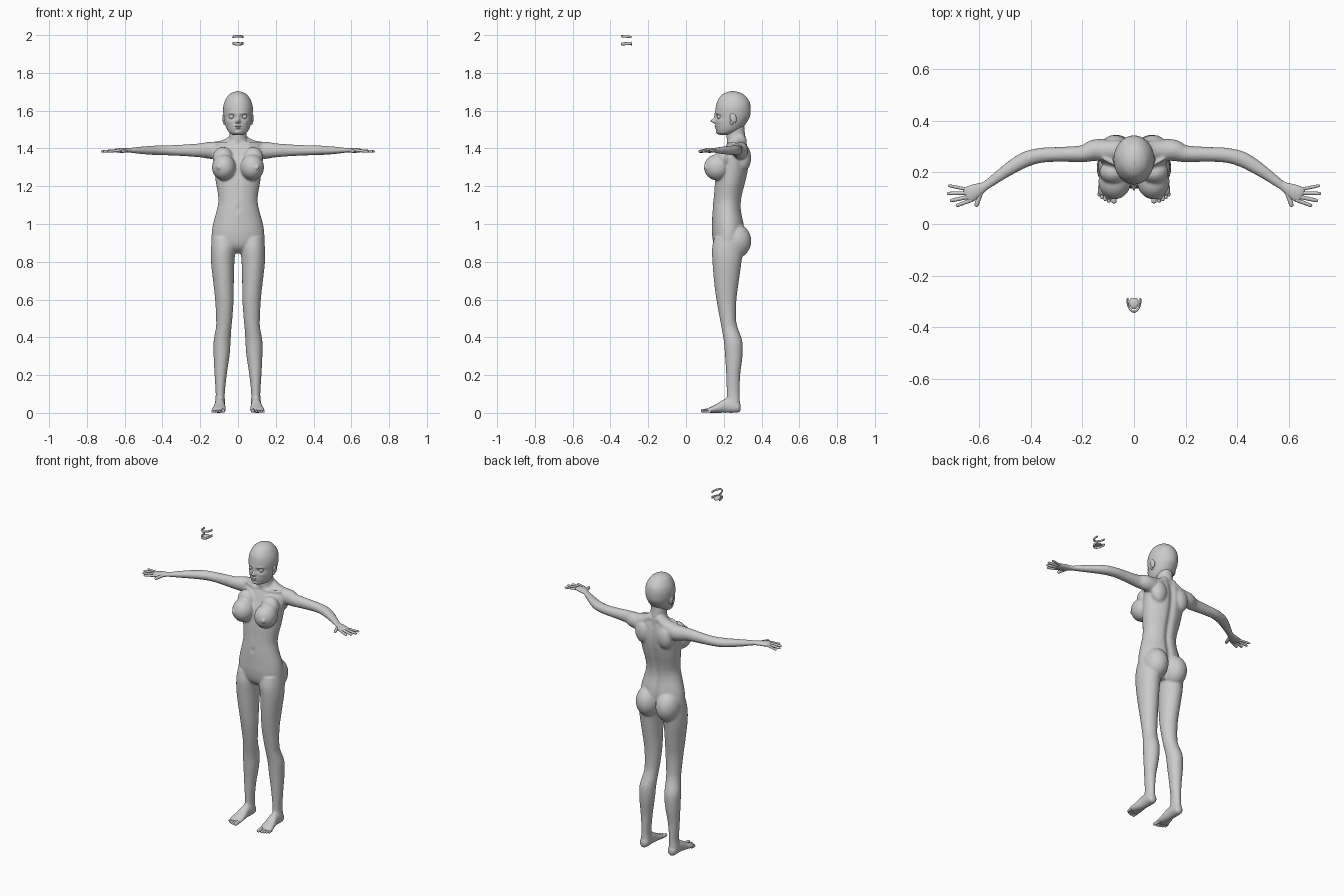
import bpy, bmesh
from math import sin, cos, pi, exp
from mathutils import Vector, Matrix


def spline(keys, sub):
    """Smooth interpolation through rows of (x, y, z, a, b)."""
    out = []
    n = len(keys)
    for i in range(n - 1):
        p0, p1, p2, p3 = (keys[max(i - 1, 0)], keys[i], keys[i + 1], keys[min(i + 2, n - 1)])
        for k in range(sub):
            t = k / sub
            out.append([0.5 * (2 * b + (c - a) * t + (2 * a - 5 * b + 4 * c - d) * t * t
                               + (3 * b - a - 3 * c + d) * t ** 3)
                        for a, b, c, d in zip(p0, p1, p2, p3)])
    out.append(list(keys[-1]))
    return out


def tube(bm, keys, up, axis=None, side=1, sub=5, seg=28):
    """Elliptical loft along a path; a = half width, b = half size along 'up'."""
    rows = spline(keys, sub)
    rings, up = [], Vector(up)
    for i, (x, y, z, a, b) in enumerate(rows):
        if axis:
            t = Vector(axis)
        else:
            t = Vector(rows[min(i + 1, len(rows) - 1)][:3]) - Vector(rows[max(i - 1, 0)][:3])
            t.normalize()
        s = t.cross(up).normalized()
        u = s.cross(t)
        ring = []
        for k in range(seg):
            w = 2 * pi * k / seg
            p = Vector((x, y, z)) + s * max(a, .001) * cos(w) + u * max(b, .001) * sin(w)
            ring.append(bm.verts.new((p.x * side, p.y, p.z)))
        rings.append(ring)
    for r, q in zip(rings, rings[1:]):
        for k in range(seg):
            bm.faces.new((r[k], r[(k + 1) % seg], q[(k + 1) % seg], q[k]))
    bm.faces.new(rings[0])
    bm.faces.new(rings[-1])
    return [v for r in rings for v in r]


def ball(bm, c, r, side=1, rot=0):
    m = (Matrix.Translation((c[0] * side, c[1], c[2])) @ Matrix.Rotation(rot, 4, 'X')
         @ Matrix.Diagonal((*r, 1)))
    bmesh.ops.create_uvsphere(bm, u_segments=24, v_segments=16, radius=1, matrix=m)


def digit(bm, pts, r, side, flat=1.0):
    """Rounded finger or toe through a few points."""
    size = [1, .95, .85, .35]
    a, b = Vector(pts[0]), Vector(pts[1])
    keys = [(*a.lerp(b, t), r * k, r * k * flat) for t, k in zip((0, .5, .9, 1), size)]
    tube(bm, keys, (0, 0, 1), side=side, sub=4, seg=14)


def finish(name, bm):
    bmesh.ops.recalc_face_normals(bm, faces=bm.faces)
    for f in bm.faces:
        f.smooth = True
    me = bpy.data.meshes.new(name)
    bm.to_mesh(me)
    bm.free()
    ob = bpy.data.objects.new(name, me)
    bpy.context.collection.objects.link(ob)
    return ob


X, Y, Z = (1, 0, 0), (0, 1, 0), (0, 0, 1)


def section(z, rx, yf, yb):
    return (0, (yf + yb) / 2, z, rx, (yb - yf) / 2)


# body: torso with a spine groove
body = bmesh.new()
torso = [(1.45, .045, .24, .315), (1.43, .09, .225, .322), (1.41, .125, .21, .328),
         (1.37, .134, .193, .334), (1.33, .13, .175, .335), (1.28, .124, .162, .33),
         (1.22, .117, .152, .317), (1.17, .108, .148, .304), (1.12, .104, .144, .295),
         (1.07, .113, .14, .295), (1.0, .132, .138, .308), (.95, .139, .138, .31),
         (.9, .138, .145, .3), (.87, .115, .16, .285), (.845, .05, .19, .27)]
for v in tube(body, [section(*t) for t in torso], Y, Z, seg=72):
    if v.co.y > .25:
        v.co.y -= .013 * exp(-(v.co.x / .018) ** 2)
    else:
        # navel and the midline of the belly
        v.co.y += .008 * exp(-(v.co.x / .008) ** 2 - ((v.co.z - 1.08) / .012) ** 2)
        v.co.y += .004 * exp(-(v.co.x / .012) ** 2 - ((v.co.z - 1.19) / .06) ** 2)

# neck
tube(body, [(0, .262, 1.56, .045, .045), (0, .262, 1.5, .045, .048),
            (0, .265, 1.46, .046, .05), (0, .268, 1.42, .06, .05)], Y, Z)

leg = [(.93, .075, .225, .062, .075), (.87, .078, .22, .065, .082), (.8, .081, .217, .062, .077),
       (.7, .077, .214, .055, .066), (.6, .072, .214, .049, .053), (.5, .073, .222, .043, .043),
       (.45, .076, .231, .041, .043), (.38, .084, .249, .045, .049), (.3, .087, .253, .042, .046),
       (.2, .092, .25, .032, .037), (.1, .094, .25, .024, .034), (.05, .095, .25, .027, .036),
       (.015, .095, .252, .024, .03)]
foot = [(.095, .29, .03, .008, .012), (.095, .28, .03, .024, .028), (.095, .25, .034, .028, .034),
        (.096, .21, .038, .028, .038), (.099, .17, .026, .034, .026), (.102, .14, .018, .039, .018),
        (.103, .118, .013, .037, .012), (.103, .11, .012, .03, .008)]
arm = [(.09, .288, 1.385, .04, .045), (.15, .286, 1.39, .042, .045), (.2, .272, 1.39, .033, .037),
       (.28, .27, 1.39, .029, .031), (.36, .266, 1.39, .029, .027), (.42, .25, 1.39, .03, .026),
       (.47, .222, 1.39, .027, .023), (.52, .188, 1.39, .022, .019), (.575, .148, 1.39, .017, .012),
       (.59, .14, 1.39, .014, .01)]
slope = [(.02, .285, 1.45, .035, .028), (.07, .285, 1.416, .038, .03), (.14, .285, 1.4, .038, .034)]
for s in (1, -1):
    tube(body, [(x, y, z, a, b) for z, x, y, a, b in leg], Y, Z, s, seg=36)
    tube(body, foot, Z, Y, s)
    tube(body, arm, Z, None, s)
    tube(body, slope, Z, None, s)
    # chest, shoulder blades, hips and collar bones
    ball(body, (.075, .165, 1.3), (.063, .07, .069), s)
    ball(body, (.1, .107, 1.3), (.014, .014, .014), s)
    ball(body, (.08, .2, 1.35), (.054, .045, .058), s)
    ball(body, (.075, .305, 1.35), (.05, .04, .07), s)
    ball(body, (.067, .262, .91), (.07, .084, .092), s)
    tube(body, [(.012, .222, 1.425, .007, .007), (.06, .227, 1.428, .007, .007),
                (.12, .255, 1.427, .008, .008)], Z, None, s, seg=12)

ob = finish("body", body)
rm = ob.modifiers.new("merge", 'REMESH')
rm.mode = 'VOXEL'
rm.voxel_size = .006
rm.use_smooth_shade = True
sm = ob.modifiers.new("soften", 'SMOOTH')
sm.factor = .5
sm.iterations = 5

# head: skull loft with the face pressed in and pulled out
skull = [(1.703, .004, .24, .255), (1.696, .03, .212, .285), (1.68, .052, .186, .312),
         (1.65, .07, .166, .335), (1.62, .078, .158, .342), (1.59, .078, .155, .342),
         (1.565, .075, .157, .337), (1.54, .071, .157, .323), (1.515, .064, .158, .305),
         (1.495, .055, .162, .285), (1.48, .042, .168, .255), (1.472, .022, .18, .23)]
face = [(0, 1.545, .009, .011, -.024), (0, 1.565, .007, .02, -.008), (0, 1.519, .017, .004, -.007),
        (0, 1.508, .014, .005, -.007), (0, 1.5135, .02, .002, .004), (0, 1.484, .017, .011, -.007)]
for s in (1, -1):
    face += [(.033 * s, 1.568, .015, .01, .012), (.034 * s, 1.588, .02, .006, -.003),
             (.045 * s, 1.54, .014, .012, -.003), (.009 * s, 1.541, .005, .006, -.007)]
head = bmesh.new()
for v in tube(head, [section(*t) for t in skull], Y, Z, sub=9, seg=128):
    if v.co.y < .235:
        x, z = v.co.x, v.co.z
        v.co.y += sum(d * exp(-((x - fx) / sx) ** 2 - ((z - fz) / sz) ** 2)
                      for fx, fz, sx, sz, d in face)
finish("head", head)

eyes, ears, hands, toes = (bmesh.new() for _ in range(4))
for s in (1, -1):
    ball(eyes, (.033, .178, 1.568), (.014, .014, .014), s)
    # ears with rim and lobe
    ball(ears, (.074, .25, 1.56), (.009, .017, .027), s, .25)
    ball(ears, (.072, .242, 1.538), (.007, .009, .013), s)
    # palm and fingers
    tube(hands, [(.565, .155, 1.39, .015, .011), (.585, .143, 1.39, .019, .012),
                 (.615, .127, 1.39, .028, .013), (.64, .114, 1.389, .031, .011),
                 (.652, .108, 1.388, .025, .006)], Z, side=s)
    for base, tip, r in (((.645, .134), (.72, .149), .0065), ((.642, .12), (.725, .118), .0075),
                         ((.636, .106), (.713, .09), .008), ((.626, .094), (.69, .07), .0075),
                         ((.592, .128), (.612, .067), .0095)):
        digit(hands, [(*base, 1.389), (*tip, 1.384)], r, s)
    # toes
    for x, y, r in ((.077, .08, .011), (.097, .083, .0085), (.111, .089, .008),
                    (.124, .097, .0075), (.135, .107, .007)):
        digit(toes, [(x * .9 + .011, .135, r + .002), (x, y, r)], r, s)
finish("eyes", eyes)
finish("ears", ears)
finish("hands", hands)
finish("toes", toes)


# loose mouth parts floating in front of the head
def arch(name, z, rise, h):
    bm = bmesh.new()
    keys = [(.026 * sin(w), -.288 - .052 * cos(w), z + rise * cos(w), .004, h)
            for w in (-pi / 2 + pi * k / 8 for k in range(9))]
    tube(bm, keys, Z, sub=3, seg=12)
    return finish(name, bm)


arch("upper_teeth", 1.99, .004, .006)
arch("lower_teeth", 1.957, -.004, .008)
tongue = bmesh.new()
tube(tongue, [(0, -.286, 1.95, .01, .004), (0, -.295, 1.954, .017, .007),
              (0, -.315, 1.957, .016, .006), (0, -.33, 1.955, .006, .003)], Z, Y)
finish("tongue", tongue)
